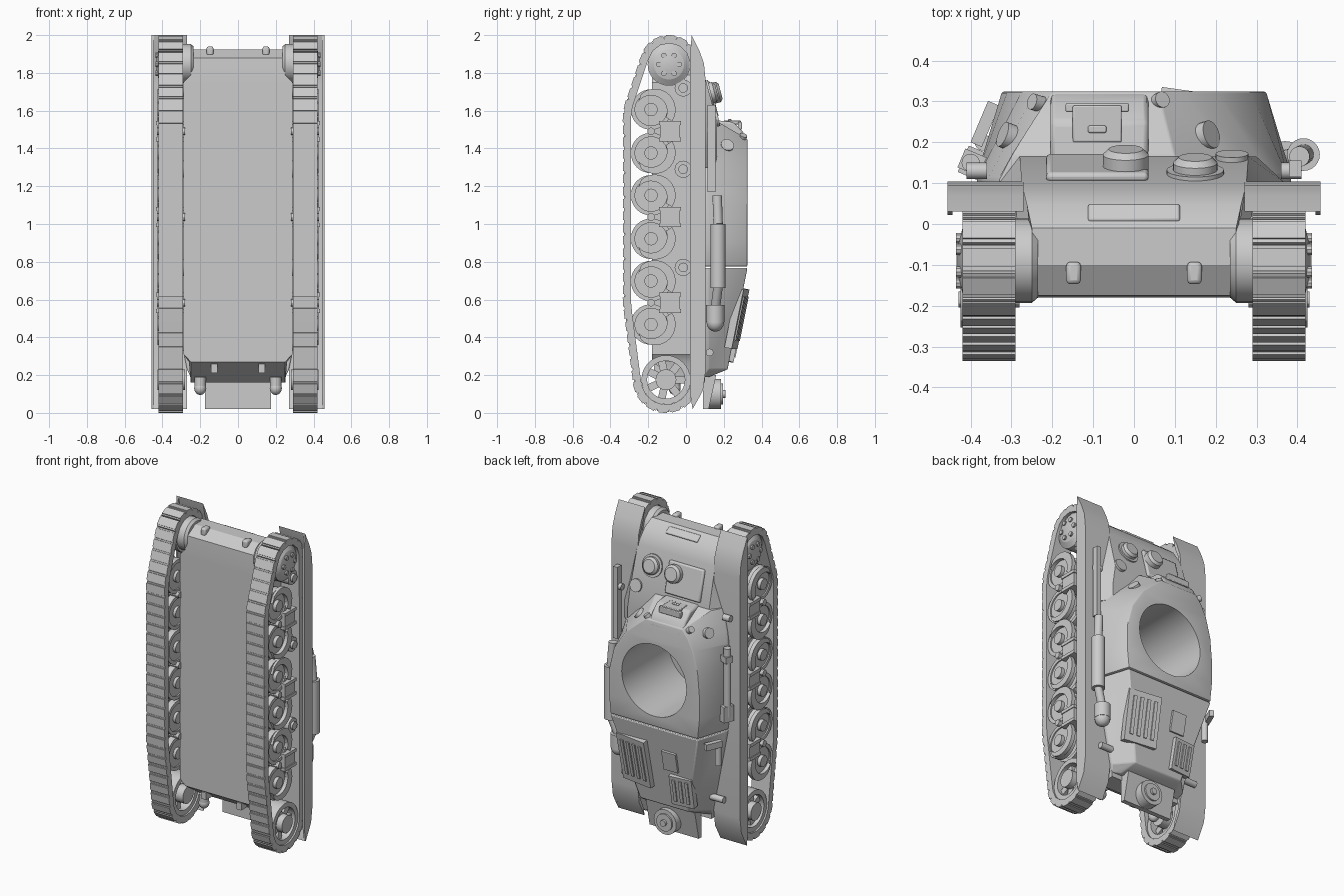
import bpy, bmesh, math
from math import sin, cos, pi, radians
from mathutils import Vector, Matrix, Euler, geometry

cube = bpy.data.objects.get("Cube")
if cube:
    bpy.data.objects.remove(cube, do_unlink=True)

grey = bpy.data.materials.new("plain_grey")
grey.use_nodes = True
COLOUR = (0.6, 0.6, 0.6, 1)
grey.diffuse_color = COLOUR
grey.node_tree.nodes["Principled BSDF"].inputs["Base Color"].default_value = COLOUR
made = []


def finish(name, bm, bevel=0):
    bmesh.ops.recalc_face_normals(bm, faces=bm.faces[:])
    mesh = bpy.data.meshes.new(name)
    bm.to_mesh(mesh)
    bm.free()
    mesh.materials.append(grey)
    ob = bpy.data.objects.new(name, mesh)
    bpy.context.collection.objects.link(ob)
    if bevel:
        mod = ob.modifiers.new("soft_edges", "BEVEL")
        mod.width, mod.segments, mod.angle_limit = bevel, 2, radians(25)
    made.append(ob)
    return ob


def box(bm, c, size, rot=(0, 0, 0)):
    m = Matrix.Translation(c) @ Euler(rot).to_matrix().to_4x4() @ Matrix.Diagonal((*size, 1))
    bmesh.ops.create_cube(bm, size=1, matrix=m)


def cyl(bm, a, b, r, r2=None, segs=24):
    a, b = Vector(a), Vector(b)
    m = Matrix.Translation((a + b) / 2) @ (b - a).to_track_quat('Z', 'Y').to_matrix().to_4x4()
    bmesh.ops.create_cone(bm, cap_ends=True, segments=segs, radius1=r,
                          radius2=r if r2 is None else r2, depth=(b - a).length, matrix=m)


def dome(bm, c, size):
    m = Matrix.Translation(c) @ Matrix.Diagonal((*size, 1))
    bmesh.ops.create_uvsphere(bm, u_segments=24, v_segments=12, radius=1, matrix=m)


def prism(bm, pts, x0, x1):
    a, b = ([bm.verts.new((x, y, z)) for y, z in pts] for x in (x0, x1))
    bm.faces.new(a)
    bm.faces.new(b)
    for i in range(len(pts)):
        bm.faces.new((a[i - 1], a[i], b[i], b[i - 1]))


def ring(bm, outer, inner, x0, x1):
    loops = [[bm.verts.new((x, p[0], p[1])) for p in pts]
             for x, pts in ((x0, outer), (x1, outer), (x1, inner), (x0, inner))]
    for k in range(4):
        a, b = loops[k - 1], loops[k]
        for i in range(len(a)):
            bm.faces.new((a[i - 1], a[i], b[i], b[i - 1]))


def arc(y, z, r, a0=0.0, a1=2 * pi, n=32):
    return [(y + r * cos(a0 + (a1 - a0) * i / n), z + r * sin(a0 + (a1 - a0) * i / n)) for i in range(n)]


def loft(name, sections, bevel=0):
    # section: z, three (height, half width) pairs, then optional lower and upper widths for the left
    bm = bmesh.new()
    rows = []
    for z, y0, w0, y1, w1, y2, w2, *left in sections:
        low, high = left or (w1, w2)
        pts = [(-w0, y0), (-w1, y1), (-w2, y2), (high, y2), (low, y1), (low if left else w0, y0)]
        rows.append([bm.verts.new((x, y, z)) for x, y in pts])
    for a, b in zip(rows, rows[1:]):
        for i in range(6):
            bm.faces.new((a[i - 1], a[i], b[i], b[i - 1]))
    bm.faces.new(rows[0])
    bm.faces.new(rows[-1])
    return finish(name, bm, bevel)


# Hull, glacis, upper body and engine deck
hull = loft("lower_hull", [
    (.16, -.02, .25, 0, .25, .1, .25), (.27, -.18, .25, 0, .26, .1, .26),
    (.31, -.18, .288, 0, .288, .1, .288), (1.75, -.18, .288, 0, .288, .1, .288),
    (1.79, -.18, .25, 0, .25, .097, .275), (1.88, -.175, .25, -.06, .25, .045, .262),
    (1.925, -.1, .25, -.06, .25, -.01, .25)])
glacis = loft("glacis", [
    (1.79, .03, .25, .07, .265, .097, .275), (1.54, .05, .33, .1, .33, .165, .28),
    (1.4, .05, .37, .1, .37, .165, .3), (1.3, .05, .37, .1, .37, .165, .3)])
body = loft("upper_body", [
    (1.54, .08, .33, .11, .33, .17, .3, .13, .1), (1.45, .08, .36, .11, .36, .325, .2, .22, .06),
    (1.4, .08, .37, .11, .37, .325, .24, .27, .12), (1.33, .08, .38, .12, .38, .325, .275, .33, .2),
    (1.2, .08, .385, .12, .385, .325, .31, .375, .285), (1.05, .08, .385, .12, .385, .325, .323),
    (.9, .08, .385, .12, .385, .325, .323), (.775, .08, .375, .12, .375, .325, .31)], .006)
loft("engine_deck", [
    (.767, .08, .375, .12, .375, .325, .31), (.23, .08, .27, .12, .27, .22, .17),
    (.19, .08, .25, .1, .25, .12, .2)], .006)

# Open round turret well
bm = bmesh.new()
cyl(bm, (0, -.15, 1.07), (0, .5, 1.07), .23, segs=48)
cutter = finish("well_cutter", bm)
cutter.hide_render = True
for ob in (hull, body):
    mod = ob.modifiers.new("well", "BOOLEAN")
    mod.operation, mod.object, mod.solver = "DIFFERENCE", cutter, "EXACT"
    bpy.context.view_layer.objects.active = ob
    for m in list(ob.modifiers):
        bpy.ops.object.modifier_apply(modifier=m.name)
made.remove(cutter)
bpy.data.objects.remove(cutter, do_unlink=True)

# Driver's box with visor
bm = bmesh.new()
prism(bm, [(.15, 1.4), (.15, 1.55), (.25, 1.54), (.3, 1.49), (.325, 1.44), (.325, 1.4)], -.205, .035)
finish("driver_box", bm, .012)
bm = bmesh.new()
box(bm, (-.09, .245, 1.538), (.12, .09, .02))
box(bm, (-.09, .285, 1.52), (.155, .022, .04))
box(bm, (-.09, .232, 1.55), (.045, .018, .01))
finish("driver_visor", bm, .004)

# Glacis fittings, caps set square to the slope
bm = bmesh.new()
box(bm, (-.09, .137, 1.66), (.25, .025, .2), (.25, 0, 0))
finish("glacis_hatch", bm, .01)
bm = bmesh.new()
up = Vector((0, .968, .25))
for x, y, r, lip in ((.15, .115, .054, .07), (-.02, .135, .056, .056)):
    c = Vector((x, y, 1.69))
    cyl(bm, c, c + up * .018, lip, segs=32)
    cyl(bm, c + up * .018, c + up * .036, r, segs=32)
    cyl(bm, c + up * .036, c + up * .05, r, r * .75, 32)
finish("glacis_caps", bm)
bm = bmesh.new()
box(bm, (0, .025, 1.893), (.225, .05, .02), (-.6, 0, 0))
finish("nose_plate", bm, .006)
bm = bmesh.new()
for s in (-1, 1):
    box(bm, (s * .148, -.12, 1.915), (.036, .055, .05))
finish("front_hooks", bm, .01)
bm = bmesh.new()
cyl(bm, (-.27, .2, 1.4), (-.322, .22, 1.42), .032)
cyl(bm, (-.2, .285, 1.42), (-.25, .3, 1.455), .02)
cyl(bm, (.13, .2, 1.38), (.19, .22, 1.42), .035)
cyl(bm, (.04, .29, 1.42), (.07, .305, 1.47), .02)
cyl(bm, (.24, .14, 1.55), (.24, .172, 1.558), .04)
finish("vision_ports", bm)

# Deck grilles and hatch
bm = bmesh.new()
TILT = -.2
for x, z, w, h, n in ((.17, .5, .22, .32, 4), (-.15, .37, .15, .2, 3)):
    y = .322 - (.77 - z) * .195
    yaw = -.14 if x > 0 else .1
    box(bm, (x, y, z), (w, .04, h), (TILT, 0, yaw))
    for i in range(n):
        dx = ((i + .5) / n - .5) * w * .85
        box(bm, (x + dx, y + .018 + dx * yaw, z), (w * .4 / n, .02, h * .75), (TILT, 0, yaw))
box(bm, (-.09, .285, .56), (.1, .025, .13), (TILT, 0, 0))
finish("deck_grilles", bm)

# Tail plate, round tail drum and tow shackles
bm = bmesh.new()
prism(bm, [(.09, .02), (.12, .02), (.16, .2), (.09, .2)], -.175, .175)
finish("tail_plate", bm)
bm = bmesh.new()
cyl(bm, (.02, .1, .1), (.02, .185, .1), .08)
cyl(bm, (.02, .185, .1), (.02, .195, .1), .055)
cyl(bm, (.02, .19, .1), (.02, .21, .1), .02)
finish("tail_drum", bm)
bm = bmesh.new()
for s in (-1, 1):
    cyl(bm, (s * .2, -.06, .13), (s * .2, -.06, .19), .03)
    dome(bm, (s * .2, -.06, .13), (.032, .032, .035))
    box(bm, (s * .125, -.14, .235), (.035, .06, .045))
finish("tow_shackles", bm)

# Exhaust on one side, tools on the other
bm = bmesh.new()
cyl(bm, (.415, .17, .66), (.415, .17, 1.0), .04)
cyl(bm, (.415, .17, 1.0), (.405, .165, 1.15), .025)
cyl(bm, (.415, .17, .67), (.37, .155, .55), .025)
cyl(bm, (.37, .155, .48), (.37, .155, .57), .048)
dome(bm, (.37, .155, .48), (.046, .046, .05))
box(bm, (.395, .135, 1.4), (.03, .04, .46))
finish("exhaust", bm)
bm = bmesh.new()
cyl(bm, (-.4, .15, .88), (-.4, .15, 1.32), .022)
box(bm, (-.395, .15, .9), (.05, .07, .1), (0, 0, -.4))
box(bm, (-.395, .15, 1.25), (.06, .05, .04), (0, 0, -.4))
box(bm, (-.365, .245, .72), (.03, .11, .04), (0, 0, -.4))
cyl(bm, (-.37, .2, .58), (-.37, .2, .73), .02)
for s in (-1, 1):
    cyl(bm, (s * .27, .125, .32), (s * .36, .125, .32), .02)
    cyl(bm, (s * .36, .13, 1.5), (s * .41, .13, 1.5), .02)
finish("side_tools", bm)

# Track path: hull of the wheel circles, resampled evenly
cloud = [Vector(p) for c in ((-.09, 1.845, .14), (-.106, .175, .16), (-.18, 1.58, .139), (-.18, .58, .139))
         for p in arc(*c, n=64)]
path = [cloud[i] for i in geometry.convex_hull_2d(cloud)]
LINKS = 66
total = sum((path[i] - path[i - 1]).length for i in range(len(path)))
links, walked, target = [], 0, 0
for i in range(len(path)):
    a, b = path[i - 1], path[i]
    d = (b - a).length
    while target <= walked + d and len(links) < LINKS:
        links.append(a.lerp(b, (target - walked) / d))
        target += total / LINKS
    walked += d
middle = Vector((-.12, 1.0))
frames = []
for i, p in enumerate(links):
    t = (links[(i + 1) % LINKS] - links[i - 1]).normalized()
    n = Vector((t.y, -t.x))
    if n.dot(p - middle) < 0:
        n = -n
    frames.append((p, n, math.atan2(t.y, t.x)))

for s, side in ((1, "left"), (-1, "right")):
    # Track band with a wide shoe and a narrower grouser on each link
    bm = bmesh.new()
    ring(bm, [p + n * .002 for p, n, a in frames], [p - n * .028 for p, n, a in frames], s * .29, s * .42)
    for p, n, a in frames:
        for lift, length in ((.002, .064), (.008, .046)):
            q = p + n * lift
            box(bm, (s * .355, q.x, q.y), (.13, length, .014), (a, 0, 0))
    finish(side + "_track", bm)

    # Fender with curved ends and outer skirt
    bm = bmesh.new()
    prism(bm, [(.03, 2), (.07, 1.92), (.095, 1.85), (.104, 1.76), (.104, .22), (.09, .12), (.035, .02),
               (.045, .07), (.08, .15), (.09, .24), (.09, 1.74), (.08, 1.84), (.05, 1.91)], s * .27, s * .457)
    prism(bm, [(.03, 2), (.07, 1.92), (.1, 1.78), (.1, .22), (.08, .1), (.035, .02), (.022, .1), (.022, 1.9)],
          s * .445, s * .457)
    finish(side + "_fender", bm)

    # Drive housing and sprocket
    bm = bmesh.new()
    cyl(bm, (s * .235, -.09, 1.85), (s * .25, -.09, 1.85), .09, .103, segs=32)
    cyl(bm, (s * .25, -.09, 1.85), (s * .3, -.09, 1.85), .103, segs=32)
    cyl(bm, (s * .3, -.09, 1.845), (s * .4, -.09, 1.845), .113, segs=32)
    cyl(bm, (s * .4, -.09, 1.845), (s * .42, -.09, 1.845), .11, .08, 32)
    cyl(bm, (s * .42, -.09, 1.845), (s * .432, -.09, 1.845), .08, .03, 32)
    for y, z in arc(-.09, 1.845, .055, n=6):
        cyl(bm, (s * .41, y, z), (s * .436, y, z), .014, segs=10)
    finish(side + "_sprocket", bm)

    # Spoked idler
    bm = bmesh.new()
    ring(bm, arc(-.106, .175, .13), arc(-.106, .175, .1), s * .3, s * .41)
    cyl(bm, (s * .28, -.106, .175), (s * .425, -.106, .175), .055)
    for i in range(7):
        a = 2 * pi * i / 7
        box(bm, (s * .36, -.106 + .07 * cos(a), .175 + .07 * sin(a)), (.05, .08, .04), (a, 0, 0))
    finish(side + "_idler", bm)

    # Paired road wheels on three bogies with curved arms
    wheels, bogies = bmesh.new(), bmesh.new()
    for k in range(3):
        mid = .583 + k * .454
        for d in (-1, 1):
            z = mid + d * .115
            for x0, x1 in ((.3, .34), (.37, .41)):
                ring(wheels, arc(-.185, z, .107), arc(-.185, z, .085), s * x0, s * x1)
                cyl(wheels, (s * (x0 + .008), -.185, z), (s * (x1 - .008), -.185, z), .09, segs=32)
            cyl(wheels, (s * .29, -.185, z), (s * .425, -.185, z), .035)
            prism(bogies, arc(-.165, z, .11, -.6 * d, 2.5 * d, 14)
                  + arc(-.185, z - .01 * d, .085, 2.5 * d, -.6 * d, 14), s * .4, s * .425)
        box(bogies, (s * .36, -.085, mid), (.14, .105, .07))
        for dz in (-.044, .044):
            box(bogies, (s * .36, -.085, mid + dz), (.15, .115, .02))
        cyl(bogies, (s * .28, -.185, mid), (s * .43, -.185, mid), .02, segs=12)
    finish(side + "_road_wheels", wheels)
    finish(side + "_bogies", bogies)

    # Return rollers
    bm = bmesh.new()
    for z in (.77, 1.29, 1.72):
        cyl(bm, (s * .27, -.015, z), (s * .4, -.015, z), .045)
        cyl(bm, (s * .4, -.015, z), (s * .415, -.015, z), .025)
    finish(side + "_return_rollers", bm)

# Smooth the round parts, keep edges crisp
bpy.ops.object.select_all(action="DESELECT")
for ob in made:
    ob.select_set(True)
bpy.context.view_layer.objects.active = made[0]
bpy.ops.object.shade_smooth_by_angle(angle=radians(30))
